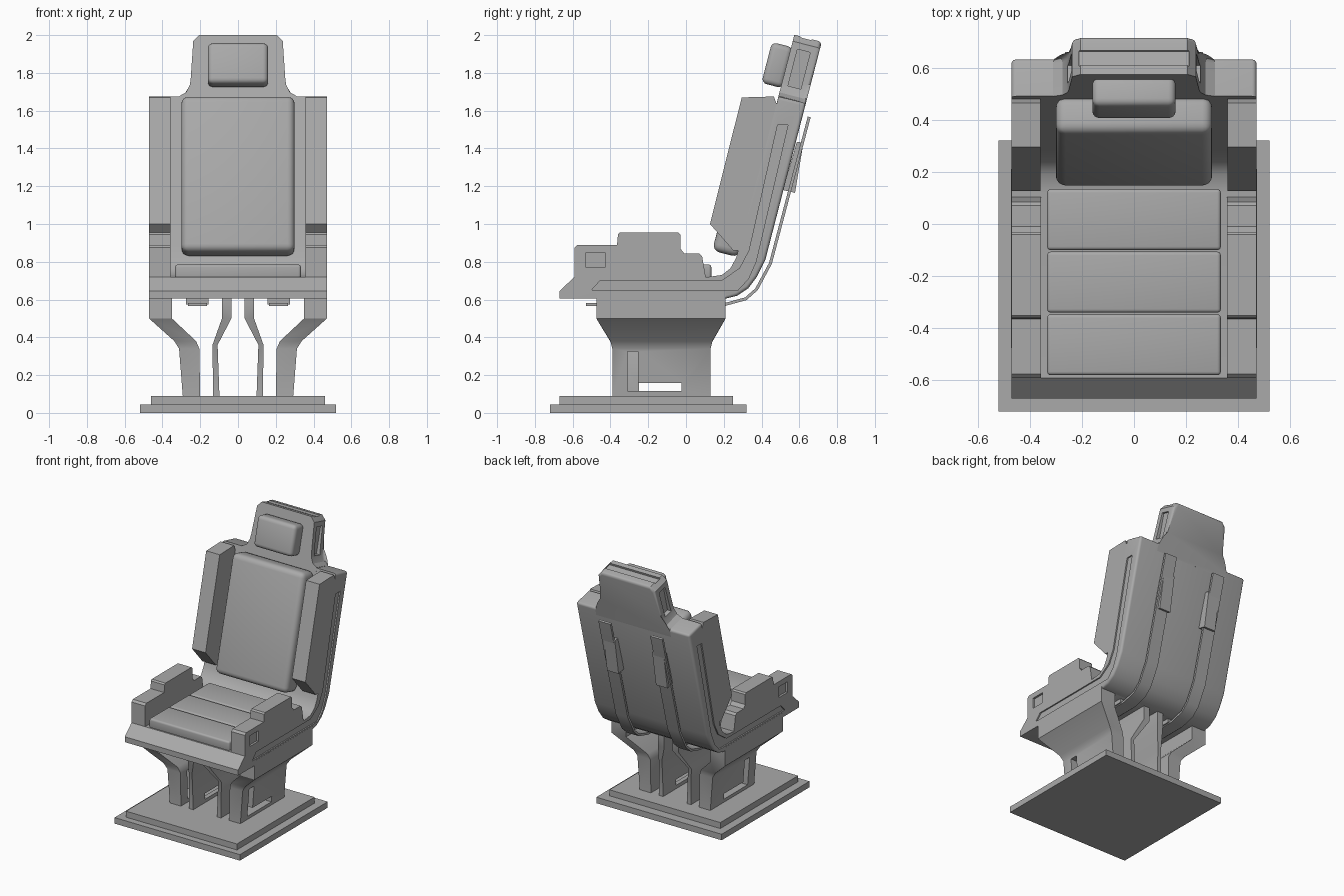
import bpy
import bmesh
from math import radians
from mathutils import Matrix, Vector

if "Cube" in bpy.data.objects:
    bpy.data.objects.remove(bpy.data.objects["Cube"])

grey = bpy.data.materials.new("mid grey")
grey.use_nodes = True
grey.diffuse_color = (0.4, 0.4, 0.4, 1)
grey.node_tree.nodes["Principled BSDF"].inputs["Base Color"].default_value = (0.4, 0.4, 0.4, 1)

# Frame of the reclined backrest: origin on the rear shoulder line, z up along it
LEAN = Matrix.Translation((0, 0.635, 1.64)) @ Matrix.Rotation(radians(-14.5), 4, 'X')
SIDES = (("left", 1), ("right", -1))


def finish(name, bm, matrix=None):
    bmesh.ops.recalc_face_normals(bm, faces=bm.faces)
    mesh = bpy.data.meshes.new(name)
    bm.to_mesh(mesh)
    bm.free()
    mesh.materials.append(grey)
    if matrix:
        mesh.transform(matrix)
    ob = bpy.data.objects.new(name, mesh)
    bpy.context.collection.objects.link(ob)
    return ob


def activate(ob):
    bpy.ops.object.select_all(action='DESELECT')
    ob.select_set(True)
    bpy.context.view_layer.objects.active = ob


def loft(rings):
    bm = bmesh.new()
    loops = [[bm.verts.new(p) for p in ring] for ring in rings]
    bm.faces.new(loops[0])
    bm.faces.new(loops[-1])
    n = len(loops[0])
    for a, b in zip(loops, loops[1:]):
        for i in range(n):
            j = (i + 1) % n
            bm.faces.new((a[i], a[j], b[j], b[i]))
    return bm


def round_edges(bm, test, width, segments=4):
    edges = [e for e in bm.edges if test(*(v.co for v in e.verts))]
    bmesh.ops.bevel(bm, geom=edges, offset=width, segments=segments,
                    profile=0.5, affect='EDGES', clamp_overlap=True)


def side_prism(pts, x0, x1):
    return loft([[(x, y, z) for y, z in pts] for x in (x0, x1)])


def box(name, lo, hi, bevel=0, matrix=None):
    (x0, y0, z0), (x1, y1, z1) = lo, hi
    bm = side_prism([(y0, z0), (y1, z0), (y1, z1), (y0, z1)], x0, x1)
    if bevel:
        round_edges(bm, lambda a, b: True, bevel)
    return finish(name, bm, matrix)


def cut(ob, cutter):
    cutter.hide_render = True
    mod = ob.modifiers.new("cut", 'BOOLEAN')
    mod.object = cutter
    mod.operation = 'DIFFERENCE'
    mod.solver = 'EXACT'
    activate(ob)
    bpy.ops.object.modifier_apply(modifier=mod.name)
    bpy.data.objects.remove(cutter)


def span(s, x0, x1):
    return sorted((s * x0, s * x1))


def side_box(name, s, xs, lo, hi, matrix=None):
    x0, x1 = span(s, *xs)
    return box(name, (x0, *lo), (x1, *hi), 0, matrix)


# Stepped floor plate
box("base_plate", (-0.52, -0.72, 0), (0.52, 0.32, 0.045))
box("base_step", (-0.46, -0.67, 0.045), (0.46, 0.25, 0.09))

# One-piece shell: seat pan sweeping up into the backrest
front = [(0.49, 1.675), (0.285, 0.89), (0.265, 0.82), (0.235, 0.765), (0.19, 0.73),
         (0.12, 0.72), (-0.59, 0.72), (-0.67, 0.645), (-0.67, 0.605)]
back = [(0.21, 0.605), (0.27, 0.62), (0.33, 0.66), (0.375, 0.72), (0.42, 0.81), (0.635, 1.64)]
bm = side_prism(front + back, -0.47, 0.47)


def shell_edge(a, b):
    rear = all(any(abs(p.y - y) + abs(p.z - z) < 0.001 for y, z in back) for p in (a, b))
    top = min(a.z, b.z) > 1.6
    return (rear and (abs(a.x - b.x) < 0.001 or top) and (top or a.x == b.x)) or (top and a.x == b.x)


round_edges(bm, shell_edge, 0.04)
shell = finish("seat_shell", bm)

# Shallow channel along each shell side
channel = [(0.54, 1.525), (0.37, 0.8), (0.33, 0.71), (0.275, 0.65), (-0.5, 0.65),
           (-0.455, 0.7), (0.19, 0.7), (0.285, 0.765), (0.335, 0.86), (0.485, 1.525)]
for side, s in SIDES:
    cut(shell, finish("channel_cutter", side_prism(channel, *span(s, 0.46, 0.5))))

# Head section with flared neck, side slots and a top slot
half = [(0.31, -0.06), (0.31, 0), (0.275, 0.02), (0.255, 0.06), (0.25, 0.1), (0.237, 0.3), (0.205, 0.335)]
outline = half + [(-x, z) for x, z in reversed(half)]
bm = loft([[(x, y, z) for x, z in outline] for y in (-0.15, 0)])
round_edges(bm, lambda a, b: a.y == b.y == 0 and max(a.z, b.z) > 0.01, 0.02)
head = finish("head_section", bm, LEAN)
for side, s in SIDES:
    cut(head, side_box("slot_cutter", s, (0.225, 0.4), (-0.115, 0.065), (-0.045, 0.265), LEAN))
cut(head, box("top_cutter", (-0.21, -0.115, 0.32), (0.21, -0.055, 0.4), 0, LEAN))

# Cushions
box("head_cushion", (-0.16, -0.255, 0.045), (0.16, -0.14, 0.268), 0.028, LEAN)
box("back_cushion", (-0.3, -0.285, -0.88), (0.3, -0.14, -0.03), 0.038, LEAN)
for i, name in enumerate(("front", "middle", "rear")):
    y = -0.58 + i * 0.24
    box(name + "_seat_cushion", (-0.333, y, 0.71), (0.333, y + 0.234, 0.785), 0.014)

bolster = [(0.295, 1.67), (0.465, 1.675), (0.48, 1.635), (0.285, 0.86), (0.25, 0.86), (0.127, 1.0)]
armrest = [(-0.59, 0.715), (-0.59, 0.875), (-0.575, 0.89), (-0.365, 0.89), (-0.36, 0.945),
           (-0.35, 0.955), (-0.04, 0.955), (-0.03, 0.945), (-0.03, 0.87), (-0.01, 0.845),
           (0.07, 0.845), (0.085, 0.83), (0.105, 0.715)]
rail = [(-0.53, 0.567), (0.21, 0.567), (0.32, 0.597), (0.38, 0.65), (0.455, 0.79), (0.66, 1.565)]
pad = [(0.513, 1.18), (0.577, 1.165), (0.622, 1.43), (0.587, 1.435)]


def thicken(path, t):
    inner = []
    for i, p in enumerate(path):
        d = Vector(path[min(i + 1, len(path) - 1)]) - Vector(path[max(i - 1, 0)])
        d.normalize()
        inner.append((p[0] - d.y * t, p[1] + d.x * t))
    return path + inner[::-1]


def leg(name, s, levels):
    rings = []
    for z, x0, x1, y0, y1 in levels:
        rings.append([(s * x0, y0, z), (s * x1, y0, z), (s * x1, y1, z), (s * x0, y1, z)])
    return finish(name, loft(rings))


for side, s in SIDES:
    # Backrest bolster and armrest
    finish(side + "_bolster", side_prism(bolster, *span(s, 0.358, 0.47)))
    arm = finish(side + "_armrest", side_prism(armrest, *span(s, 0.357, 0.47)))
    cut(arm, side_box("recess_cutter", s, (0.455, 0.5), (-0.53, 0.77), (-0.43, 0.85)))

    # Rail under the pan and up the back, with its mounting pad
    bm = side_prism(thicken(rail, 0.016), *span(s, 0.165, 0.265))
    finish(side + "_back_rail", bm)
    finish(side + "_rail_pad", side_prism(pad, *span(s, 0.155, 0.25)))
    side_box(side + "_rail_mount", s, (0.155, 0.275), (-0.47, 0.575), (0.18, 0.61))

    # Flared outer leg with an L-shaped opening
    outer = leg(side + "_outer_leg", s, [
        (0.085, 0.2, 0.292, -0.39, 0.13), (0.34, 0.205, 0.312, -0.39, 0.13),
        (0.38, 0.222, 0.337, -0.4, 0.14), (0.5, 0.35, 0.471, -0.475, 0.21),
        (0.64, 0.35, 0.471, -0.475, 0.21)])
    slot = [(-0.31, 0.115), (-0.025, 0.115), (-0.025, 0.158), (-0.253, 0.158),
            (-0.253, 0.325), (-0.31, 0.325)]
    cut(outer, finish("slot_cutter", side_prism(slot, *span(s, 0.15, 0.4))))

    # Thin inner leg with a low opening
    inner = leg(side + "_inner_leg", s, [
        (0.085, 0.098, 0.132, -0.39, 0.13), (0.36, 0.108, 0.135, -0.39, 0.13),
        (0.5, 0.035, 0.085, -0.475, 0.21), (0.61, 0.035, 0.085, -0.475, 0.21)])
    cut(inner, side_box("slot_cutter", s, (0.05, 0.2), (-0.25, 0.115), (-0.025, 0.158)))

# Smooth the rounded parts, keep hard edges sharp
for ob in list(bpy.context.collection.objects):
    if ob.type == 'MESH' and grey.name in ob.data.materials:
        activate(ob)
        bpy.ops.object.shade_smooth_by_angle(angle=radians(32))
